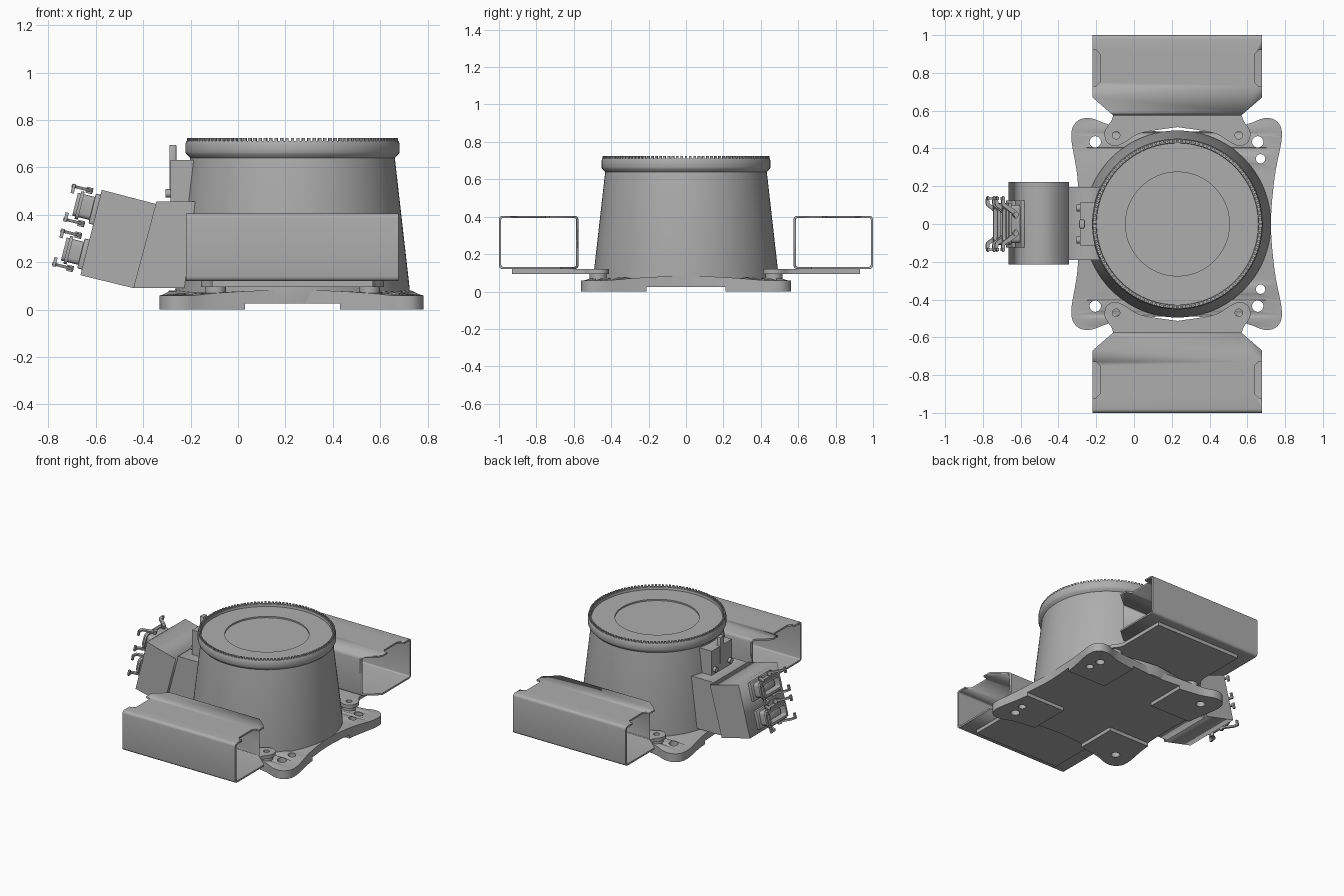
import bpy, bmesh, math
from mathutils import Matrix, Vector

if "Cube" in bpy.data.objects:
    bpy.data.objects.remove(bpy.data.objects["Cube"])

grey = bpy.data.materials.new("machine grey")
grey.use_nodes = True
COLOUR = (0.42, 0.42, 0.42, 1)
grey.diffuse_color = COLOUR
grey.node_tree.nodes["Principled BSDF"].inputs["Base Color"].default_value = COLOUR

CX = 0.23                                   # x of the round column
ALONG_X = Matrix(((0, 0, 1, 0), (1, 0, 0, 0), (0, 1, 0, 0), (0, 0, 0, 1)))
ALONG_Y = Matrix(((1, 0, 0, 0), (0, 0, 1, 0), (0, 1, 0, 0), (0, 0, 0, 1)))
FLAT = Matrix()


def finish(name, bm, smooth=True):
    bmesh.ops.recalc_face_normals(bm, faces=bm.faces)
    me = bpy.data.meshes.new(name)
    bm.to_mesh(me)
    bm.free()
    me.materials.append(grey)
    ob = bpy.data.objects.new(name, me)
    bpy.context.collection.objects.link(ob)
    if smooth:
        bpy.ops.object.select_all(action='DESELECT')
        ob.select_set(True)
        bpy.context.view_layer.objects.active = ob
        bpy.ops.object.shade_smooth_by_angle(angle=math.radians(32))
    return ob


def circle(x, y, r, n=24):
    return [(x + r * math.cos(math.tau * i / n), y + r * math.sin(math.tau * i / n)) for i in range(n)]


def rounded_rect(x0, y0, x1, y1, r, n=4):
    pts = []
    for k, (x, y) in enumerate([(x1 - r, y1 - r), (x0 + r, y1 - r), (x0 + r, y0 + r), (x1 - r, y0 + r)]):
        for i in range(n + 1):
            a = (k + i / n) * math.pi / 2
            pts.append((x + r * math.cos(a), y + r * math.sin(a)))
    return pts


def spline(pts, closed=True, steps=6):
    """Smooth path through the points."""
    v, n, out = [Vector(p) for p in pts], len(pts), []
    for i in range(n if closed else n - 1):
        pick = (lambda j: v[j % n]) if closed else (lambda j: v[max(0, min(n - 1, j))])
        a, b, c, d = (pick(i + k) for k in (-1, 0, 1, 2))
        for s in range(steps):
            t = s / steps
            out.append(tuple(0.5 * (2 * b + (c - a) * t + (2 * a - 5 * b + 4 * c - d) * t * t
                                    + (3 * b - a - 3 * c + d) * t ** 3)))
    return out if closed else out + [tuple(v[-1])]


def plate(name, outlines, lo, hi, matrix=FLAT, smooth=True):
    """Extruded flat shape; outlines after the first become holes."""
    cu = bpy.data.curves.new(name, 'CURVE')
    cu.dimensions, cu.fill_mode, cu.extrude = '2D', 'BOTH', (hi - lo) / 2
    for pts in outlines:
        s = cu.splines.new('POLY')
        s.points.add(len(pts) - 1)
        for p, q in zip(s.points, pts):
            p.co = (q[0], q[1], 0, 1)
        s.use_cyclic_u = True
    tmp = bpy.data.objects.new(name + "_curve", cu)
    bpy.context.collection.objects.link(tmp)
    dg = bpy.context.evaluated_depsgraph_get()
    me = bpy.data.meshes.new_from_object(tmp.evaluated_get(dg))
    bm = bmesh.new()
    bm.from_mesh(me)
    bpy.data.objects.remove(tmp)
    bpy.data.meshes.remove(me)
    bmesh.ops.remove_doubles(bm, verts=bm.verts, dist=1e-5)
    bm.transform(matrix @ Matrix.Translation((0, 0, (lo + hi) / 2)))
    return finish(name, bm, smooth)


def box(name, centre, size, matrix=FLAT, bevel=0.0):
    bm = bmesh.new()
    bmesh.ops.create_cube(bm, size=1, matrix=Matrix.Translation(centre) @ Matrix.Diagonal((*size, 1)))
    if bevel:
        bmesh.ops.bevel(bm, geom=bm.edges[:], offset=bevel, segments=2, affect='EDGES', profile=0.5)
    bm.transform(matrix)
    return finish(name, bm, bool(bevel))


def lathe(name, profile, steps=96):
    bm = bmesh.new()
    vs = [bm.verts.new((r, 0, z)) for r, z in profile]
    es = [bm.edges.new(p) for p in zip(vs, vs[1:])]
    bmesh.ops.spin(bm, geom=vs + es, cent=(0, 0, 0), axis=(0, 0, 1), angle=math.tau, steps=steps)
    bmesh.ops.remove_doubles(bm, verts=bm.verts, dist=1e-5)
    bm.transform(Matrix.Translation((CX, 0, 0)))
    return finish(name, bm)


def cut(ob, cutters):
    for c in cutters:
        m = ob.modifiers.new("cut", 'BOOLEAN')
        m.object, m.operation, m.solver = c, 'DIFFERENCE', 'EXACT'
    dg = bpy.context.evaluated_depsgraph_get()
    me = bpy.data.meshes.new_from_object(ob.evaluated_get(dg))
    ob.modifiers.clear()
    ob.data = me
    for c in cutters:
        bpy.data.objects.remove(c)


def mirror_y(ob):
    m = ob.modifiers.new("mirror", 'MIRROR')
    m.use_axis = (False, True, False)


# Base plate with four lobed feet
half = [(0.745, 0.25), (0.783, 0.46), (0.76, 0.54), (0.69, 0.56), (0.56, 0.52), (0.23, 0.485),
        (-0.1, 0.52), (-0.23, 0.56), (-0.305, 0.54), (-0.332, 0.46), (-0.3, 0.25)]
outline = spline([(0.725, 0)] + half + [(-0.29, 0)] + [(x, -y) for x, y in reversed(half)])
holes = [circle(x, s * y, r) for s in (1, -1)
         for x, y, r in ((-0.205, 0.435, 0.03), (0.655, 0.435, 0.03), (0.67, 0.345, 0.025))]
base = plate("base_plate", [outline] + holes, 0, 0.08)
for v in base.data.vertices:                # tops of the feet slope outwards
    if v.co.z > 0.05:
        reach = math.hypot(v.co.x - CX, v.co.y)
        v.co.z -= 0.02 * min(1, max(0, (reach - 0.52) / 0.16))
cut(base, [box("channel_a", (CX, 0, 0), (0.4, 2, 0.05)), box("channel_b", (CX, 0, 0), (2, 0.42, 0.05))])

# Round column, recessed top and toothed rim
lathe("column", [(0, 0.03), (0.49, 0.03), (0.495, 0.085), (0.432, 0.64), (0.448, 0.655), (0.452, 0.665),
                 (0.452, 0.7), (0.447, 0.712), (0.43, 0.712), (0.428, 0.695), (0.275, 0.695),
                 (0.275, 0.685), (0, 0.685)])
bm = bmesh.new()
for i in range(120):
    turn = Matrix.Translation((CX, 0, 0)) @ Matrix.Rotation(math.tau * i / 120, 4, 'Z')
    bmesh.ops.create_cube(bm, size=1, matrix=turn @ Matrix.Translation((0.44, 0, 0.715))
                          @ Matrix.Diagonal((0.012, 0.013, 0.018, 1)))
finish("rim_teeth", bm, False)

# Side brackets: eared plate, washers and open rectangular tube on both sides
ear = spline([(-0.12, 0.545), (-0.155, 0.49), (-0.145, 0.435), (-0.1, 0.412), (-0.05, 0.432),
              (0.04, 0.482), (CX, 0.513)], closed=False)
edge = [(-0.11, 0.93), (-0.11, 0.575)] + ear
edge += [(2 * CX - x, y) for x, y in reversed(edge[:-1])]
ear_x = (-0.095, 2 * CX + 0.095)
mirror_y(plate("bracket_plate", [edge] + [circle(x, 0.47, 0.02) for x in ear_x], 0.095, 0.12))
for x in ear_x:
    mirror_y(plate("ear_washer", [circle(x, 0.47, 0.045), circle(x, 0.47, 0.02)], 0.06, 0.096))

tube = plate("side_tube", [rounded_rect(0.575, 0.12, 1, 0.405, 0.02),
                           rounded_rect(0.587, 0.132, 0.988, 0.393, 0.01)], -0.22, 0.678, ALONG_X)
cutters = []
for flip in (False, True):
    fx = (lambda x: 0.458 - x) if flip else (lambda x: x)
    corner = [(-0.23, 0.555), (-0.087, 0.555), (-0.23, 0.679)]
    notch = [(-0.23, 0.73), (-0.2, 0.73), (-0.18, 0.75), (-0.18, 0.9), (-0.2, 0.92), (-0.23, 0.92)]
    cutters.append(plate("corner_cutter", [[(fx(x), y) for x, y in corner]], 0, 0.6))
    cutters.append(plate("notch_cutter", [[(fx(x), y) for x, y in notch]], 0.3, 0.6))
cut(tube, cutters)
mirror_y(tube)

# Cable housing: neck and tilted block
plate("housing_neck", [[(-0.1, 0.09), (-0.1, 0.455), (-0.345, 0.455), (-0.44, 0.09)]],
      -0.19, 0.195, ALONG_Y, False)
plate("housing_block", [[(-0.44, 0.09), (-0.345, 0.445), (-0.575, 0.505), (-0.665, 0.145)]],
      -0.215, 0.222, ALONG_Y, False)

# Stop bracket with upright pin above the neck
box("stop_bracket", (-0.2, 0, 0.543), (0.17, 0.23, 0.175))
box("stop_pin", (-0.275, 0, 0.6), (0.03, 0.045, 0.19), bevel=0.005)
for y in (-0.085, 0.085):
    plate("bracket_bolt", [circle(y, 0.49, 0.018, 16)], -0.305, -0.28, ALONG_X)

# Two plug sockets on the tilted face
out, up = Vector((-0.97, 0, 0.243)).normalized(), Vector((0.243, 0, 0.97)).normalized()
side = up.cross(out)
for s in (0.09, 0.285):
    o = Vector((-0.665, 0, 0.145)) + up * s
    frame = Matrix((out, side, up)).transposed().to_4x4()
    frame.translation = o
    lying = frame @ ALONG_X
    box("socket_flange", (0.008, 0, 0), (0.025, 0.25, 0.13), frame, 0.005)
    plate("socket_shell", [rounded_rect(-0.1, -0.05, 0.1, 0.05, 0.02),
                           rounded_rect(-0.085, -0.036, 0.085, 0.036, 0.014)], 0, 0.095, lying)
    plate("socket_lip", [rounded_rect(-0.11, -0.06, 0.11, 0.06, 0.025),
                         rounded_rect(-0.09, -0.04, 0.09, 0.04, 0.016)], 0.068, 0.082, lying)
    box("socket_core", (0.035, 0, 0), (0.06, 0.14, 0.05), frame, 0.005)
    # Locking levers with pivot pegs
    lever = spline([(0.05, 0.03), (0.07, 0.055), (0.095, 0.075), (0.125, 0.1), (0.125, 0.14),
                    (0.112, 0.145), (0.108, 0.11), (0.085, 0.095), (0.055, 0.075), (0.035, 0.05)])
    for v in (-1, 1):
        for w in (-1, 1):
            lay = frame @ Matrix.Translation((0, 0, 0.072 * v)) @ Matrix.Diagonal((1, w, 1, 1))
            plate("locking_lever", [lever], -0.006, 0.006, lay)
            plate("lever_peg", [circle(0.05, 0.05, 0.014, 12)], -0.014, 0.012, lay)
            box("lever_grip", (0.118, 0.135, -0.01 * v), (0.014, 0.014, 0.04), lay)
